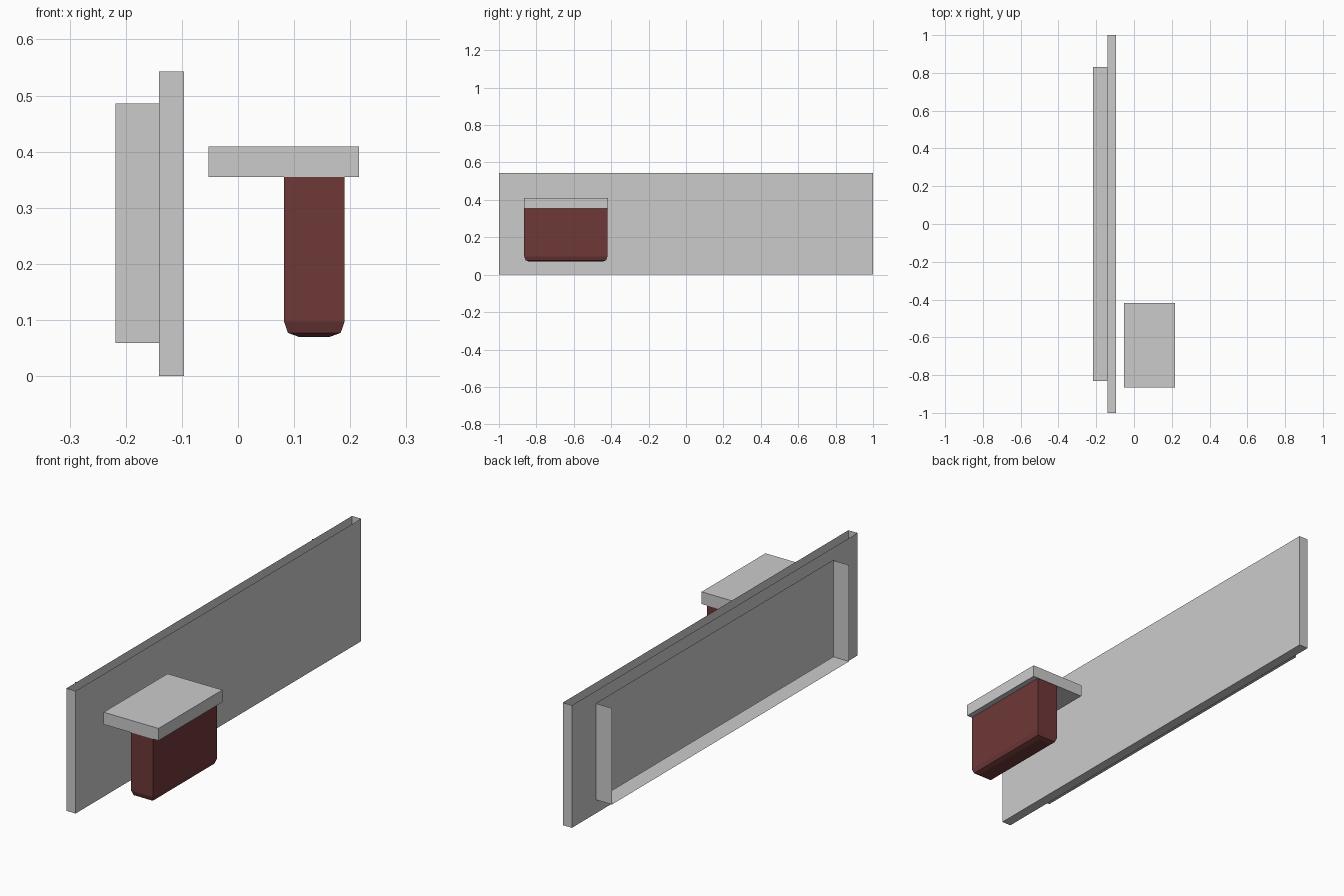
import bpy, bmesh

if "Cube" in bpy.data.objects:
    bpy.data.objects.remove(bpy.data.objects["Cube"])


def finish(name, bm, material=None):
    bmesh.ops.remove_doubles(bm, verts=bm.verts, dist=1e-5)
    mesh = bpy.data.meshes.new(name)
    bm.to_mesh(mesh)
    bm.free()
    obj = bpy.data.objects.new(name, mesh)
    bpy.context.collection.objects.link(obj)
    if material:
        mesh.materials.append(material)
    return obj


def quad(bm, points):
    return bm.faces.new([bm.verts.new(p) for p in points])


def bridge(bm, a, b):
    """Walls between two matching loops of four points."""
    for i in range(4):
        j = (i + 1) % 4
        quad(bm, (a[i], a[j], b[j], b[i]))


def rect_yz(x, y, z0, z1):
    return [(x, -y, z0), (x, y, z0), (x, y, z1), (x, -y, z1)]


def rect_xy(z, x0, x1, y0, y1, inset=0.0):
    return [(x0 + inset, y0 + inset, z), (x1 - inset, y0 + inset, z),
            (x1 - inset, y1 - inset, z), (x0 + inset, y1 - inset, z)]


def open_walls(bm, outer, inner):
    """Bottom and two ends of a tray; the top stays open."""
    for i in (0, 1, 3):
        j = (i + 1) % 4
        quad(bm, (outer[i], outer[j], inner[j], inner[i]))


# Long panel: hollow, open on top, with an opening in its back face
X_FRONT, X_BACK, X_TRAY = -0.096, -0.141, -0.218
front = rect_yz(X_FRONT, 1.0, 0.0, 0.543)
back = rect_yz(X_BACK, 1.0, 0.0, 0.543)
opening = rect_yz(X_BACK, 0.83, 0.059, 0.486)
bm = bmesh.new()
quad(bm, front)
open_walls(bm, back, front)
bridge(bm, opening, back)
finish("long_panel", bm)

# Tray rim behind the opening: floor and two ends only
bm = bmesh.new()
open_walls(bm, rect_yz(X_TRAY, 0.83, 0.059, 0.486), opening)
finish("rear_tray", bm)

# Flat plate on top of the block
plate = (-0.053, 0.216, -0.865, -0.418)
bm = bmesh.new()
low, high = rect_xy(0.355, *plate), rect_xy(0.409, *plate)
quad(bm, low[::-1])
quad(bm, high)
bridge(bm, low, high)
finish("top_plate", bm)

# Dark red block with a two-step chamfer around the bottom
red = bpy.data.materials.new("dark_red")
red.diffuse_color = (0.16, 0.04, 0.04, 1.0)
red.use_nodes = True
red.node_tree.nodes["Principled BSDF"].inputs["Base Color"].default_value = red.diffuse_color
block = (0.082, 0.19, -0.865, -0.42)
rings = [rect_xy(z, *block, inset) for inset, z in
         ((0.026, 0.07), (0.007, 0.077), (0.0, 0.097), (0.0, 0.355))]
bm = bmesh.new()
quad(bm, rings[0][::-1])
for lower, upper in zip(rings, rings[1:]):
    bridge(bm, lower, upper)
quad(bm, rings[-1])
finish("red_block", bm, red)
